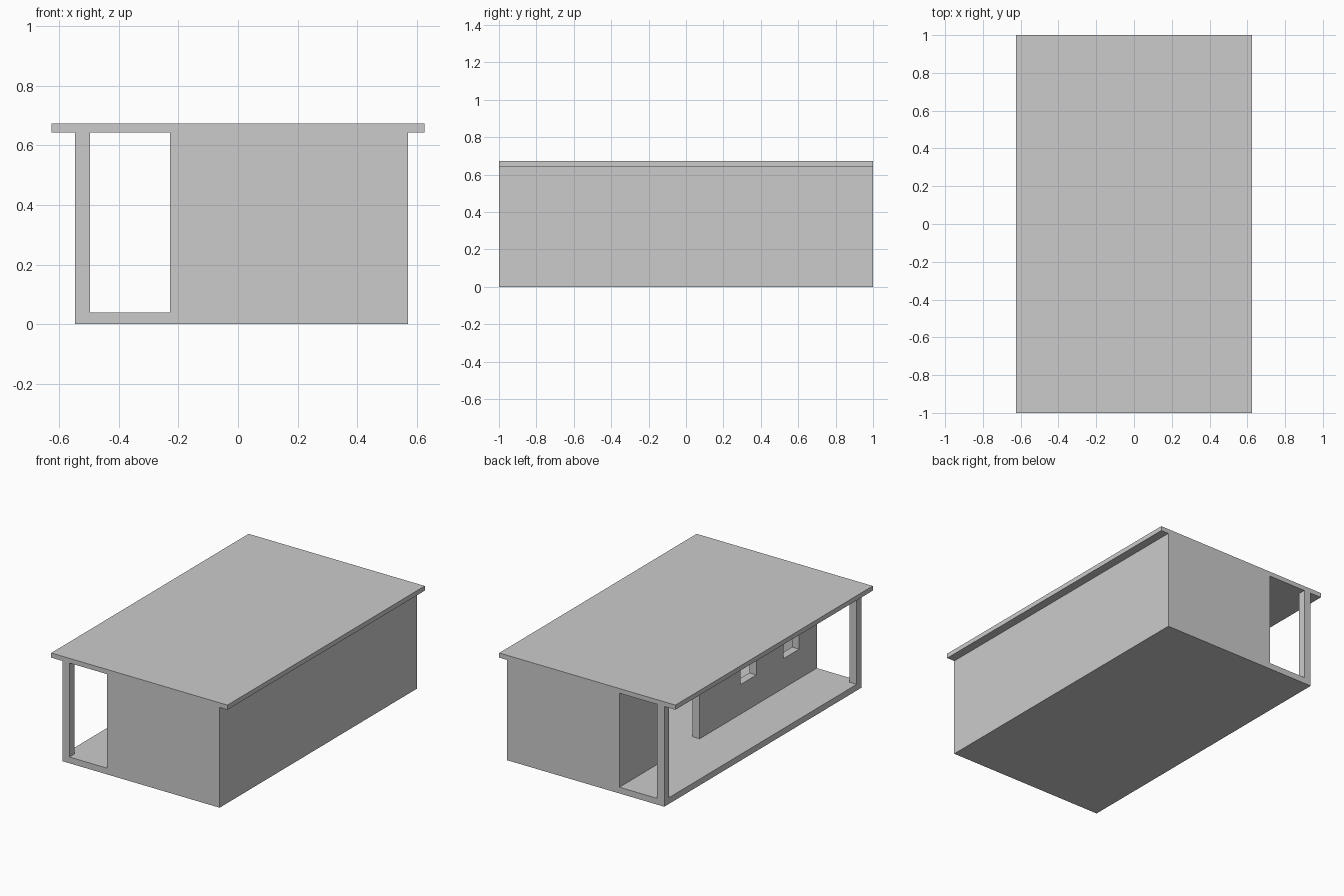
import bpy

if "Cube" in bpy.data.objects:
    bpy.data.objects.remove(bpy.data.objects["Cube"])

FLOOR, CEIL, TOP = 0.04, 0.643, 0.673   # slab top, wall top, roof top
LEFT, RIGHT, INNER = -0.546, 0.57, -0.228  # slab sides and veranda wall face
T = 0.05                                 # wall and post thickness


def box(name, x, y, z):
    """Box from (min, max) ranges on each axis."""
    bpy.ops.mesh.primitive_cube_add(
        size=1, location=[(a + b) / 2 for a, b in (x, y, z)])
    ob = bpy.context.object
    ob.name = ob.data.name = name
    ob.scale = [b - a for a, b in (x, y, z)]
    bpy.ops.object.transform_apply(location=False, rotation=False, scale=True)
    return ob


def cut(ob, cutter):
    """Subtract the cutter, then discard it."""
    mod = ob.modifiers.new("opening", 'BOOLEAN')
    mod.operation, mod.solver, mod.object = 'DIFFERENCE', 'EXACT', cutter
    bpy.context.view_layer.objects.active = ob
    bpy.ops.object.modifier_apply(modifier=mod.name)
    bpy.data.objects.remove(cutter, do_unlink=True)


# Floor slab and overhanging flat roof
box("floor_slab", (LEFT, RIGHT), (-1, 1), (0, FLOOR))
box("roof", (-0.625, 0.625), (-1, 1), (CEIL, TOP))

# End walls and veranda posts, front and back
for side, y in (("front", (-1, -1 + T)), ("back", (1 - T, 1))):
    box(side + "_wall", (INNER, RIGHT), y, (FLOOR, CEIL))
    box(side + "_post", (LEFT, LEFT + T), y, (FLOOR, CEIL))

# Closed right wall
box("right_wall", (RIGHT - T, RIGHT), (-1 + T, 1 - T), (FLOOR, CEIL))

# Veranda wall with a doorway and two windows
wall = box("veranda_wall", (INNER, INNER + T), (-1 + T, 1 - T), (FLOOR, CEIL))
through = (INNER - T, INNER + 2 * T)
cut(wall, box("door_cutter", through, (0.187, 0.55), (0, 0.52)))
for y in (-0.307, -0.741):
    cut(wall, box("window_cutter", through, (y - 0.08, y + 0.08), (0.23, 0.52)))
